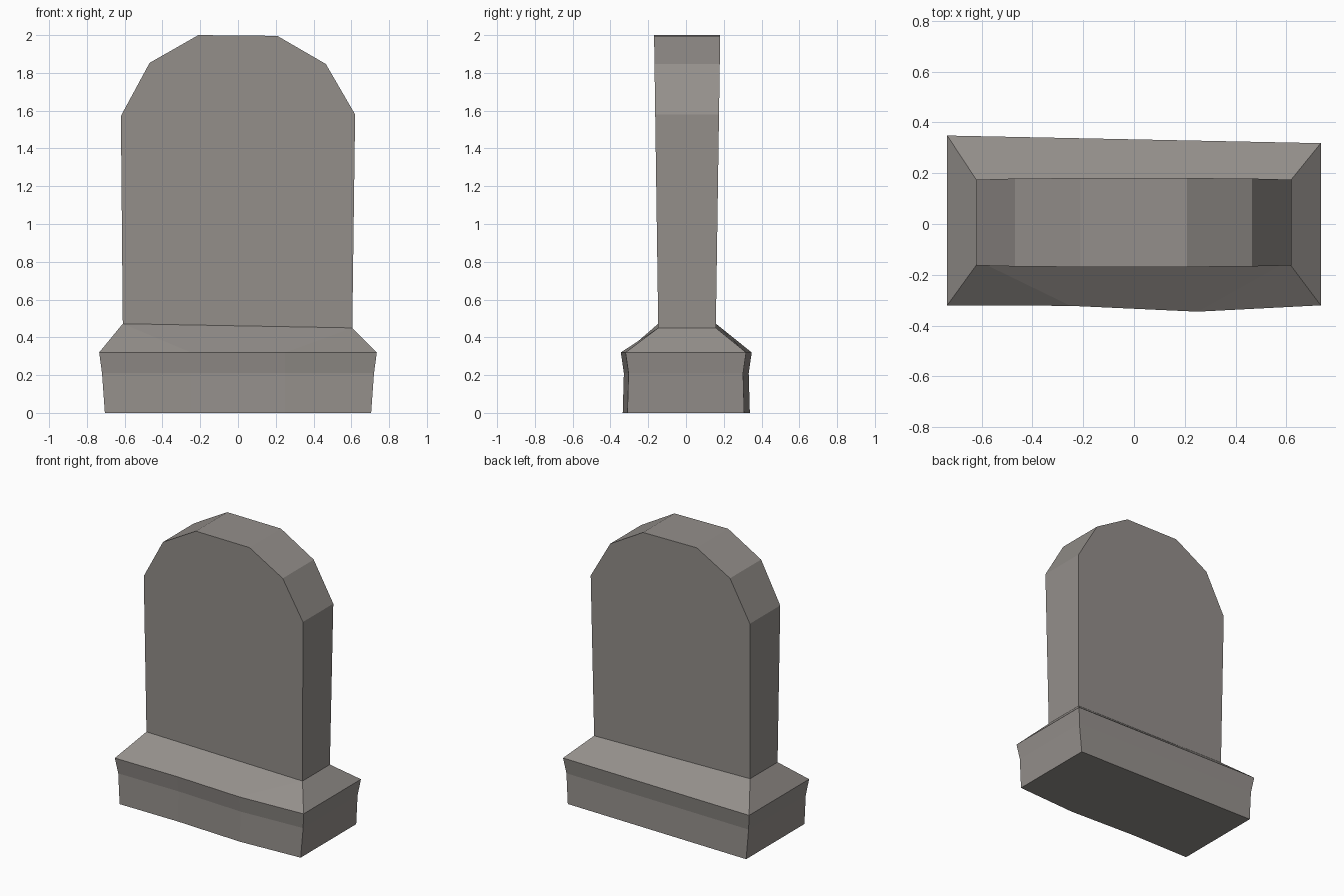
import bpy

if "Cube" in bpy.data.objects:
    bpy.data.objects.remove(bpy.data.objects["Cube"])

stone = bpy.data.materials.new("grey stone")
stone.diffuse_color = (0.296, 0.275, 0.258, 1)
stone.use_nodes = True
stone.node_tree.nodes["Principled BSDF"].inputs["Base Color"].default_value = stone.diffuse_color


def make(name, verts, faces):
    me = bpy.data.meshes.new(name)
    me.from_pydata(verts, [], faces)
    me.materials.append(stone)
    ob = bpy.data.objects.new(name, me)
    bpy.context.collection.objects.link(ob)
    return ob


def slab_y(z):
    # front and back of the slab, widening slightly upward
    t = (z - 0.46) / 1.54
    return -0.147 - 0.022 * t, 0.158 + 0.023 * t


# Plinth: three uneven rings, with a bulge in the front face
verts = []
for z, hx, d in [(0, 0.705, -0.010), (0.21, 0.72, -0.016), (0.32, 0.735, 0)]:
    verts += [(-hx, -0.32 - d, z), (-0.25, -0.322 - d, z), (0.25, -0.345 - d, z),
              (hx, -0.32 - d, z), (hx, 0.318 + d, z), (-hx, 0.348 + d, z)]
faces = [tuple(reversed(range(6)))]
for r in (0, 6):
    for i in range(6):
        j = (i + 1) % 6
        faces.append((r + i, r + j, r + 6 + j, r + 6 + i))

# Sloped shoulder up to the foot of the slab
for x, z, side in [(-0.61, 0.472, 0), (0.605, 0.45, 0), (0.605, 0.45, 1), (-0.61, 0.472, 1)]:
    verts.append((x, slab_y(z)[side], z))
faces += [(12, 13, 18), (13, 14, 19, 18), (14, 15, 19),
          (15, 16, 20, 19), (16, 17, 21, 20), (17, 12, 18, 21)]
make("plinth", verts, faces)

# Upright slab with a faceted round top
outline = [(-0.61, 0.472), (0.605, 0.45), (0.62, 1.58), (0.465, 1.847),
           (0.208, 1.996), (-0.21, 2.0), (-0.468, 1.853), (-0.62, 1.572)]
n = len(outline)
verts = [(x, slab_y(z)[s], z) for s in (0, 1) for x, z in outline]
faces = [tuple(range(n)), tuple(reversed(range(n, 2 * n)))]
for i in range(1, n):  # the foot is open where it meets the plinth
    j = (i + 1) % n
    faces.append((j, i, n + i, n + j))
make("slab", verts, faces)
